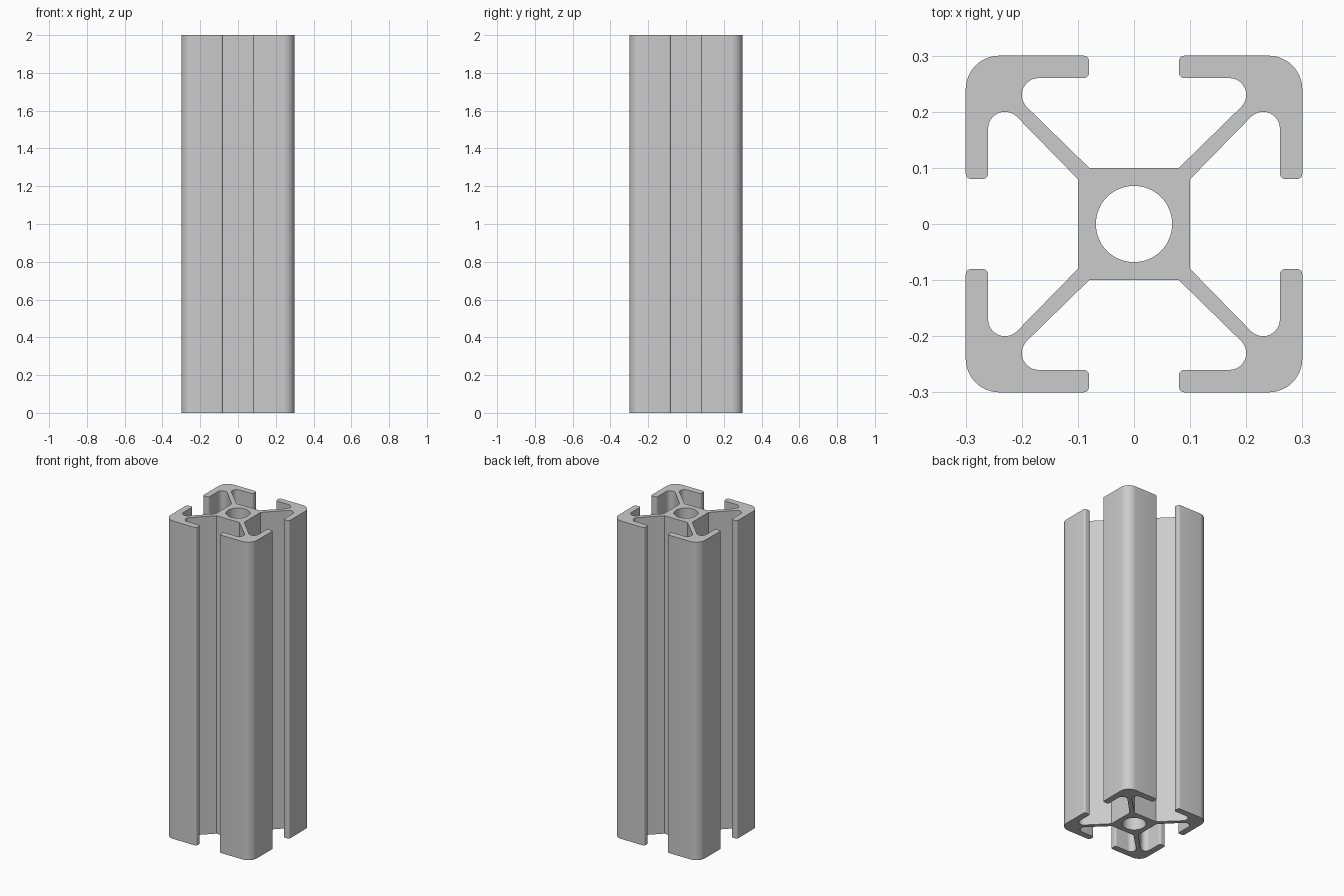
import bpy
import bmesh
from math import sin, cos, radians
from mathutils import Vector, Matrix

HEIGHT = 2.0
BORE_RADIUS = 0.068

default_cube = bpy.data.objects.get("Cube")
if default_cube:
    bpy.data.objects.remove(default_cube, do_unlink=True)


def arc(cx, cy, radius, start, end, steps):
    """Points along an arc, angles in degrees."""
    angles = [radians(start + (end - start) * i / steps) for i in range(steps + 1)]
    return [Vector((cx + radius * cos(a), cy + radius * sin(a), 0)) for a in angles]


def extrusion_outline():
    # Half a corner: core, strut, rounded pocket, lip, half the outer round
    half = [Vector((0.1, 0.08, 0))]
    half += arc(0.23, 0.17, 0.03, 135, 0, 12)
    half += arc(0.27, 0.09, 0.01, 180, 270, 5)
    half += arc(0.29, 0.09, 0.01, 270, 360, 5)
    half += arc(0.24, 0.24, 0.06, 0, 45, 6)
    # Mirror across the diagonal, then repeat around the centre
    corner = half + [Vector((p.y, p.x, 0)) for p in reversed(half[:-1])]
    outline = []
    for quarter in range(4):
        turn = Matrix.Rotation(radians(90 * quarter), 3, "Z")
        outline += [turn @ p for p in corner]
    return outline


def add_loop(bm, points):
    verts = [bm.verts.new(p) for p in points]
    return [bm.edges.new((v, verts[i - 1])) for i, v in enumerate(verts)]


# Profile with the central bore, filled and extruded upwards
bm = bmesh.new()
edges = add_loop(bm, extrusion_outline())
edges += add_loop(bm, arc(0, 0, BORE_RADIUS, 0, 360, 64)[:-1])
bmesh.ops.triangle_fill(bm, edges=edges, use_beauty=True, normal=(0, 0, 1))
result = bmesh.ops.extrude_face_region(bm, geom=bm.faces[:])
top = [g for g in result["geom"] if isinstance(g, bmesh.types.BMVert)]
bmesh.ops.translate(bm, verts=top, vec=(0, 0, HEIGHT))
bmesh.ops.recalc_face_normals(bm, faces=bm.faces[:])

mesh = bpy.data.meshes.new("slotted_rail")
bm.to_mesh(mesh)
bm.free()
rail = bpy.data.objects.new("slotted_rail", mesh)
bpy.context.collection.objects.link(rail)

# Plain grey metal
grey = bpy.data.materials.new("aluminium_grey")
grey.use_nodes = True
colour = (0.6, 0.6, 0.6, 1)
grey.diffuse_color = colour
grey.node_tree.nodes["Principled BSDF"].inputs["Base Color"].default_value = colour
mesh.materials.append(grey)

# Smooth rounds, crisp edges
bpy.ops.object.select_all(action="DESELECT")
rail.select_set(True)
bpy.context.view_layer.objects.active = rail
bpy.ops.object.shade_smooth_by_angle(angle=radians(30))
